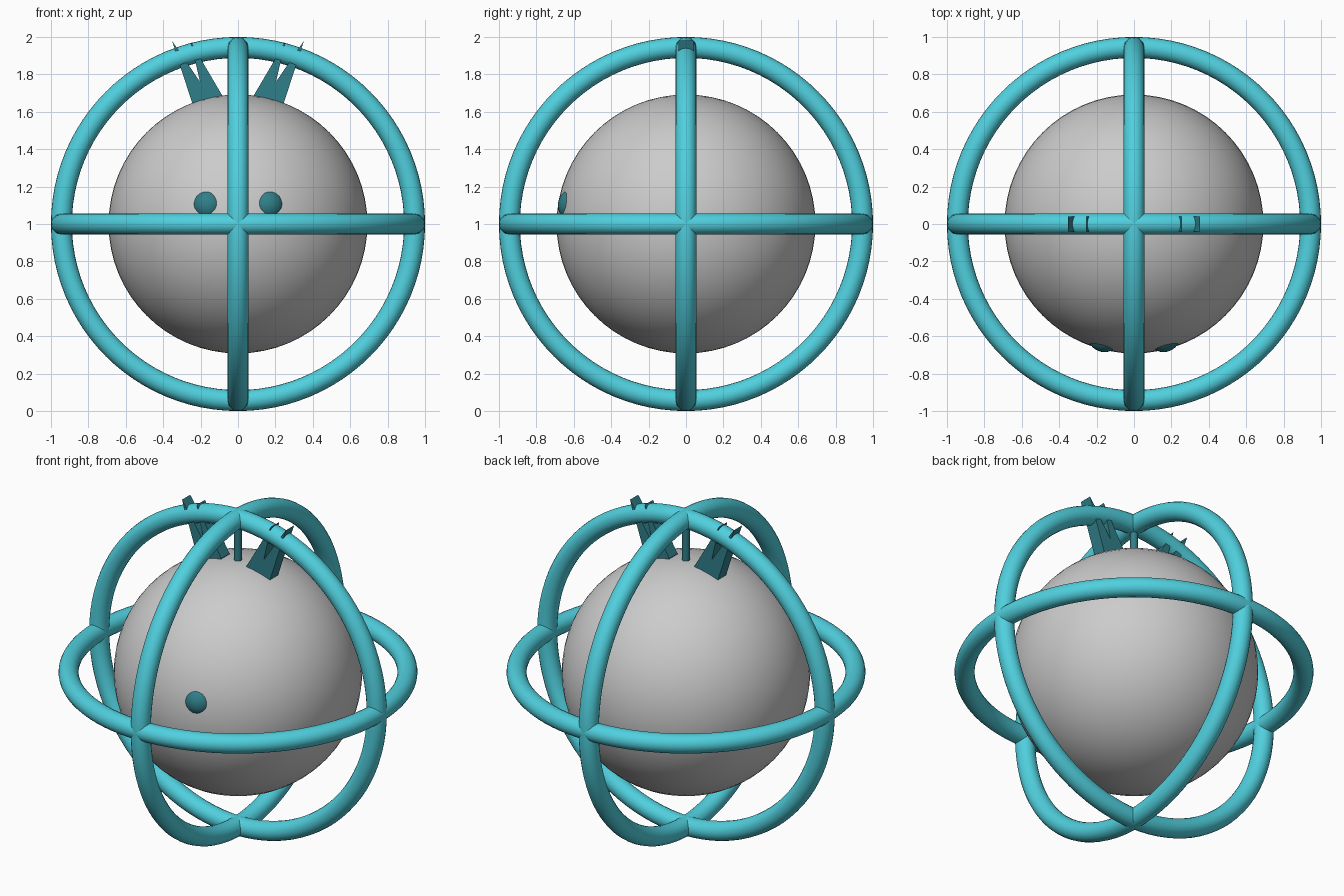
import bpy, bmesh
from math import pi

if "Cube" in bpy.data.objects:
    bpy.data.objects.remove(bpy.data.objects["Cube"])


def material(name, rgb):
    m = bpy.data.materials.new(name)
    m.diffuse_color = (*rgb, 1)
    m.use_nodes = True
    m.node_tree.nodes["Principled BSDF"].inputs["Base Color"].default_value = m.diffuse_color
    return m


ring_mat = material("bright_teal", (0.08, 0.63, 0.73))
dark_mat = material("dark_teal", (0.03, 0.21, 0.25))


def finish(name, mat=None, smooth=True):
    ob = bpy.context.object
    ob.name = name
    if mat:
        ob.data.materials.append(mat)
    if smooth:
        bpy.ops.object.shade_smooth_by_angle(angle=0.7)
    return ob


# Central ball
bpy.ops.mesh.primitive_uv_sphere_add(segments=64, ring_count=32, radius=0.692, location=(0, 0, 1))
finish("ball_body")

# Three crossing cage rings
for name, rot in (("ring_level", (0, 0, 0)),
                  ("ring_front", (pi / 2, 0, 0)),
                  ("ring_side", (0, pi / 2, 0))):
    bpy.ops.mesh.primitive_torus_add(major_radius=0.944, minor_radius=0.056, major_segments=96,
                                     minor_segments=20, location=(0, 0, 1), rotation=rot)
    finish(name, ring_mat)

# Forked crest profile on the right side (x, z), base sunk into the ball
CREST = [(0.10, 1.62), (0.22, 1.57), (0.246, 1.65), (0.353, 1.98),
         (0.203, 1.76), (0.253, 1.975), (0.086, 1.69)]


def crest(name, side):
    bm = bmesh.new()
    face = bm.faces.new([bm.verts.new((side * x, -0.04, z)) for x, z in CREST])
    ext = bmesh.ops.extrude_face_region(bm, geom=[face])
    verts = [v for v in ext["geom"] if isinstance(v, bmesh.types.BMVert)]
    bmesh.ops.translate(bm, verts=verts, vec=(0, 0.08, 0))
    bmesh.ops.recalc_face_normals(bm, faces=bm.faces)
    me = bpy.data.meshes.new(name)
    bm.to_mesh(me)
    bm.free()
    ob = bpy.data.objects.new(name, me)
    me.materials.append(dark_mat)
    bpy.context.collection.objects.link(ob)


# Paired crests and eyes
for label, s in (("left", -1), ("right", 1)):
    crest(f"{label}_crest", s)
    bpy.ops.mesh.primitive_uv_sphere_add(segments=32, ring_count=16, radius=0.09,
                                         location=(s * 0.158, -0.595, 1.10))
    finish(f"{label}_eye", dark_mat)

# Thin post joining ball and cage
bpy.ops.mesh.primitive_cylinder_add(vertices=16, radius=0.022, depth=0.26, location=(0, 0, 1.80))
finish("top_post", dark_mat)
